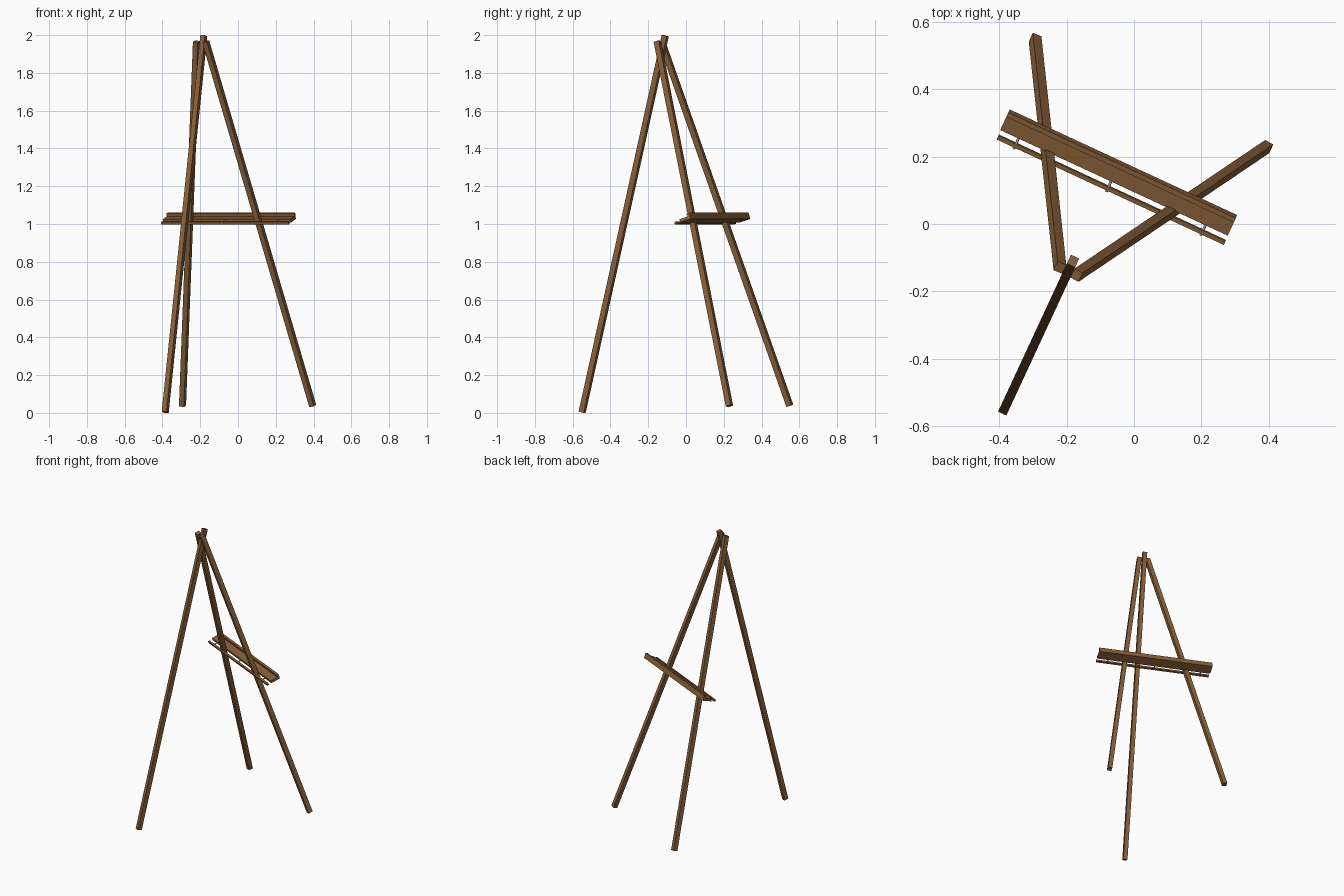
import bpy, bmesh, math
from mathutils import Vector, Matrix

if "Cube" in bpy.data.objects:
    bpy.data.objects.remove(bpy.data.objects["Cube"])

# Easel frame: u runs along the shelf, n points to the picture side
ROT = Matrix.Rotation(math.radians(-24.9), 4, 'Z')
UC = -0.118                      # u of the symmetry plane
TILT = math.atan2(0.585, 1.93)   # lean of the front legs
P = Vector((0, math.cos(TILT), math.sin(TILT)))    # out of the leg plane
Q = Vector((0, -math.sin(TILT), math.cos(TILT)))   # up along the leg plane
U = Vector((1, 0, 0))


def material(name, rgb):
    m = bpy.data.materials.new(name)
    m.diffuse_color = (*rgb, 1)
    m.use_nodes = True
    m.node_tree.nodes["Principled BSDF"].inputs["Base Color"].default_value = m.diffuse_color
    return m


WOOD = material("wood", (0.25, 0.115, 0.04))
STEEL = material("steel", (0.35, 0.37, 0.38))


def finish(bm, name, mat):
    bmesh.ops.recalc_face_normals(bm, faces=bm.faces)
    me = bpy.data.meshes.new(name)
    bm.to_mesh(me)
    bm.free()
    me.materials.append(mat)
    ob = bpy.data.objects.new(name, me)
    ob.matrix_world = ROT
    bpy.context.collection.objects.link(ob)
    return ob


def prism(name, a, b, side, profile, mat):
    """Sweep a 2D profile from a to b; its first axis follows side."""
    a, b = Vector(a), Vector(b)
    d = (b - a).normalized()
    s = (side - d * side.dot(d)).normalized()
    t = d.cross(s)
    bm = bmesh.new()
    rings = [[bm.verts.new(c + s * x + t * y) for x, y in profile] for c in (a, b)]
    k = len(profile)
    for i in range(k):
        j = (i + 1) % k
        bm.faces.new((rings[0][i], rings[0][j], rings[1][j], rings[1][i]))
    bm.faces.new(rings[0])
    bm.faces.new(rings[1])
    return finish(bm, name, mat)


def rect(w, h):
    return [(-w / 2, -h / 2), (w / 2, -h / 2), (w / 2, h / 2), (-w / 2, h / 2)]


def circle(r, k=12):
    return [(r * math.cos(2 * math.pi * i / k), r * math.sin(2 * math.pi * i / k))
            for i in range(k)]


# Front legs, spread symmetrically
for label, s in (("left", -1), ("right", 1)):
    prism(f"front_leg_{label}", (UC + s * 0.38, 0.375, 0.037),
          (UC + s * 0.027, -0.21, 1.966), P, rect(0.03, 0.028), WOOD)

# Rear leg passing between the front legs
prism("rear_leg", (UC, -0.661, 0.0035), (UC, -0.176, 1.9965), U, rect(0.027, 0.03), WOOD)

# Hinge bolt through the leg tops
prism("hinge_bolt", (UC - 0.043, -0.199, 1.92), (UC + 0.043, -0.199, 1.92),
      Q, circle(0.004), STEEL)

# Shelf: L profile with a raised lip, square to the front legs
tray = [(0, 0), (0.065, 0), (0.065, 0.035), (0.05, 0.035), (0.05, 0.018), (0, 0.018)]
prism("shelf", (-0.478, 0.091, 1.008), (0.267, 0.091, 1.008), P, tray, WOOD)

# Clamping rail behind the legs
prism("clamp_rail", (-0.476, 0.064, 1.006), (0.268, 0.064, 1.006), P, rect(0.013, 0.013), WOOD)

# Clamp bolts joining rail and shelf
for i, u in enumerate((-0.418, -0.115, 0.194)):
    c = Vector((u, 0.064, 1.008))
    prism(f"clamp_bolt_{i + 1}", c - P * 0.012, c + P * 0.035, U, circle(0.004), STEEL)
